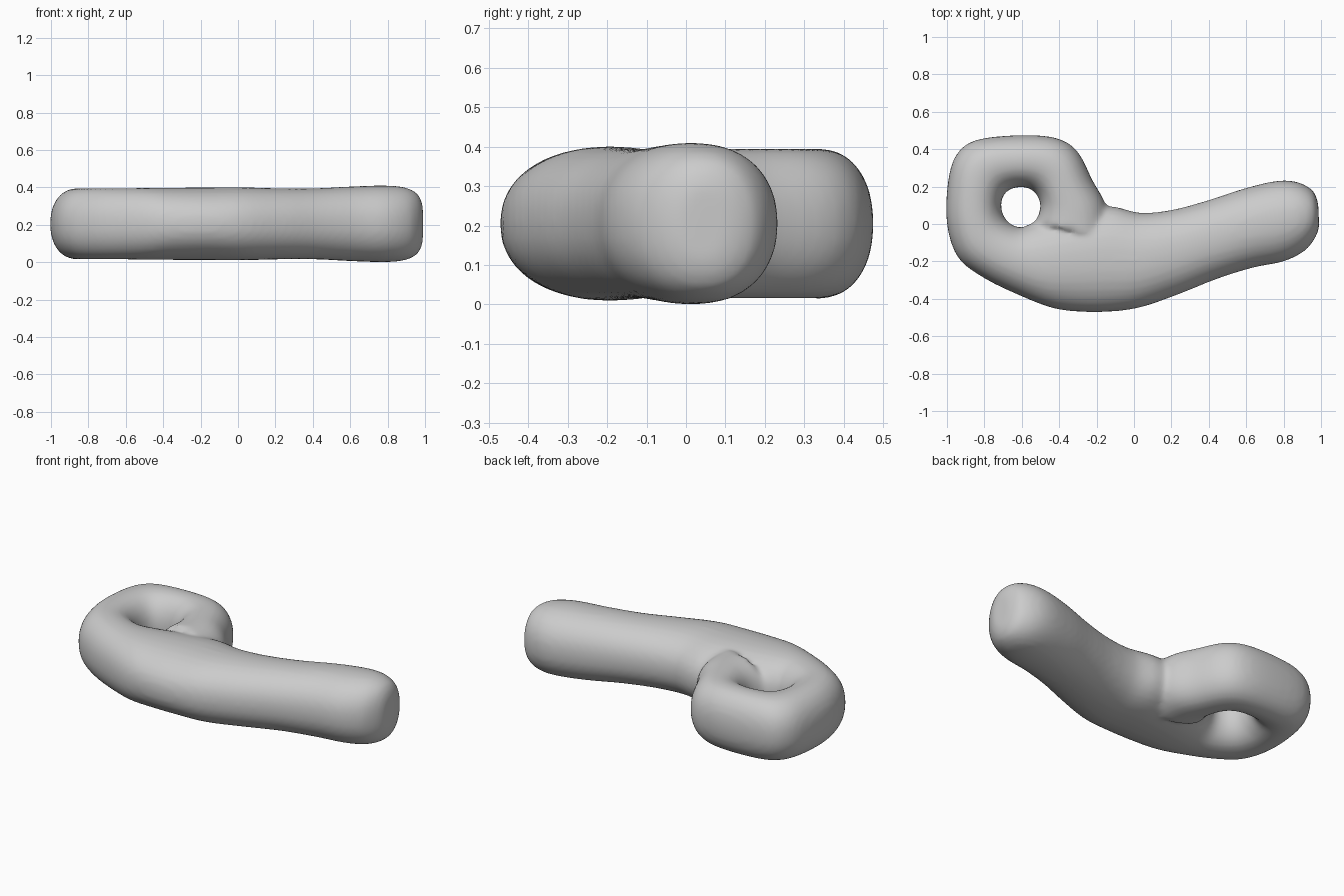
import bpy, bmesh, math
from mathutils import Vector

cube = bpy.data.objects.get("Cube")
if cube:
    bpy.data.objects.remove(cube)

MID = 0.205   # height of the body's middle plane
SIDES = 32    # points round each cross-section
STEPS = 4     # in-between sections per span

# Sections along the body: inner edge x, y, outer edge x, y, half height
arm = [
    (0.985, 0.11, 0.99, -0.02, 0.10), (0.955, 0.18, 0.965, -0.08, 0.16),
    (0.87, 0.225, 0.91, -0.145, 0.195), (0.76, 0.23, 0.80, -0.20, 0.205),
    (0.59, 0.19, 0.63, -0.235, 0.20), (0.39, 0.125, 0.44, -0.295, 0.19),
    (0.20, 0.075, 0.24, -0.375, 0.19), (0.03, 0.06, 0.03, -0.447, 0.195),
    (-0.13, 0.095, -0.15, -0.47, 0.195), (-0.34, 0.06, -0.32, -0.467, 0.193),
]
loop = [
    (-0.53, 0.01, -0.45, -0.445, 0.192), (-0.60, -0.018, -0.62, -0.378, 0.19),
    (-0.66, 0.0, -0.80, -0.29, 0.19), (-0.695, 0.04, -0.94, -0.18, 0.19),
    (-0.71, 0.09, -1.0, 0.0, 0.19), (-0.705, 0.135, -0.995, 0.22, 0.19),
    (-0.685, 0.17, -0.95, 0.37, 0.19), (-0.65, 0.19, -0.84, 0.45, 0.19),
    (-0.60, 0.198, -0.60, 0.475, 0.19), (-0.55, 0.185, -0.41, 0.458, 0.19),
    (-0.515, 0.15, -0.30, 0.385, 0.19), (-0.50, 0.10, -0.22, 0.23, 0.19),
    (-0.51, 0.05, -0.15, 0.10, 0.19), (-0.53, 0.01, -0.12, -0.08, 0.19),
]


def smooth_path(keys):
    """Catmull-Rom interpolation of the section list."""
    keys = [Vector(k) for k in keys]
    path = []
    for i in range(len(keys) - 1):
        a, b, c = keys[max(i - 1, 0)], keys[i], keys[i + 1]
        d = keys[min(i + 2, len(keys) - 1)]
        for s in range(STEPS):
            t = s / STEPS
            path.append(b + (c - a) * (t / 2)
                        + (a * 2 - b * 5 + c * 4 - d) * (t * t / 2)
                        + (b * 3 - a - c * 3 + d) * (t ** 3 / 2))
    return path + [keys[-1]]


def rounded(v, power=2.2):
    return math.copysign(abs(v) ** (2 / power), v)


def section(bm, key):
    inner = Vector((key[0], key[1], MID))
    outer = Vector((key[2], key[3], MID))
    centre, reach = (inner + outer) / 2, (outer - inner) / 2
    ring = []
    for i in range(SIDES):
        a = math.tau * i / SIDES
        up = Vector((0, 0, key[4] * rounded(math.sin(a))))
        ring.append(bm.verts.new(centre + reach * rounded(math.cos(a)) + up))
    return ring


# Sweep the arm and let it curl round the eyelet into itself
bm = bmesh.new()
rings = [section(bm, key) for key in smooth_path(arm + loop)]
for r, s in zip(rings, rings[1:]):
    for i in range(SIDES):
        j = (i + 1) % SIDES
        bm.faces.new((r[i], r[j], s[j], s[i]))
bm.faces.new(rings[0])
bm.faces.new(rings[-1])
bmesh.ops.recalc_face_normals(bm, faces=bm.faces[:])
mesh = bpy.data.meshes.new("hooked_handle")
bm.to_mesh(mesh)
bm.free()

body = bpy.data.objects.new("hooked_handle", mesh)
bpy.context.collection.objects.link(body)

# Plain grey surface
grey = bpy.data.materials.new("plain_grey")
grey.use_nodes = True
colour = (0.6, 0.6, 0.6, 1)
grey.diffuse_color = colour
grey.node_tree.nodes["Principled BSDF"].inputs["Base Color"].default_value = colour
mesh.materials.append(grey)

# Fuse the overlap into one skin and soften it
fuse = body.modifiers.new("fuse", "REMESH")
fuse.mode = "VOXEL"
fuse.voxel_size = 0.016
fuse.use_smooth_shade = True
soften = body.modifiers.new("soften", "SMOOTH")
soften.factor = 0.5
soften.iterations = 6
